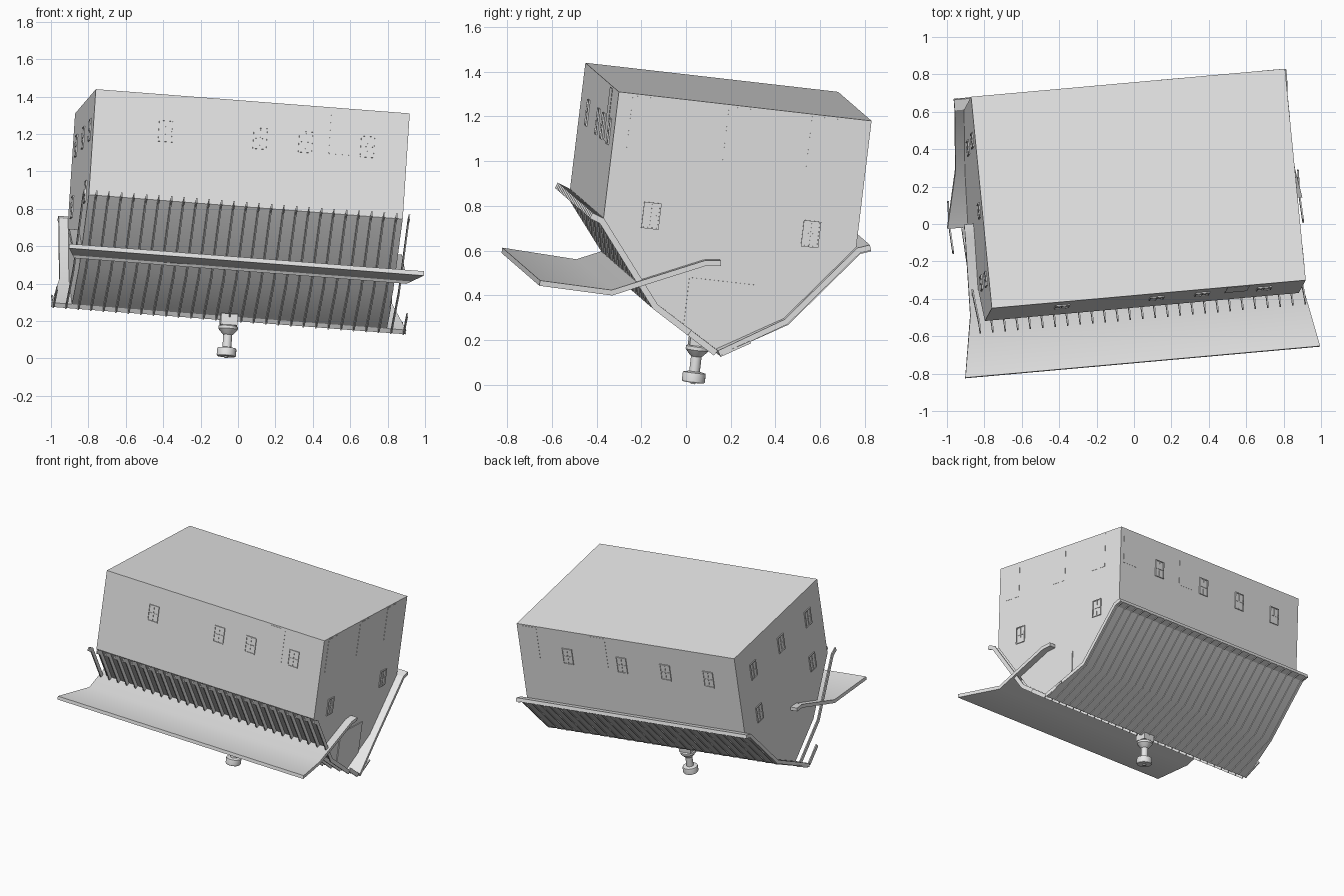
import bpy, bmesh, math
from mathutils import Matrix, Vector

cube = bpy.data.objects.get("Cube")
if cube:
    bpy.data.objects.remove(cube, do_unlink=True)

# One plain grey for everything
grey = bpy.data.materials.new("plain_grey")
grey.use_nodes = True
grey.diffuse_color = (0.8, 0.8, 0.8, 1)
grey.node_tree.nodes["Principled BSDF"].inputs["Base Color"].default_value = (0.8, 0.8, 0.8, 1)

# House frame: tipped and turned, origin at the front corner of the floor
L, D = 1.69, 1.143
ex = Vector((1.68, 0.15, -0.13)).normalized()
ey = Vector((-0.11, 1.13, -0.13))
ey = (ey - ex * ey.dot(ex)).normalized()
ez = ex.cross(ey)
HOUSE = Matrix((ex, ey, ez)).transposed().to_4x4()
HOUSE.translation = (-0.76, -0.45, 1.44)

# Roof line (depth, height) from eave tip to ridge, upside down
EAVE, BEND, RIDGE = (0.0, -0.57), (0.285, -0.925), (D / 2, -1.095)
ROOF = [(-0.055, -0.55), EAVE, BEND, RIDGE]


def finish(name, bm):
    bmesh.ops.recalc_face_normals(bm, faces=bm.faces)
    me = bpy.data.meshes.new(name)
    bm.to_mesh(me)
    bm.free()
    me.materials.append(grey)
    me.shade_smooth()
    me.set_sharp_from_angle(angle=math.radians(30))
    ob = bpy.data.objects.new(name, me)
    bpy.context.collection.objects.link(ob)
    ob.matrix_world = HOUSE
    return ob


def prism(bm, outline, x0, x1):
    """Extrude a (y, z) outline along x."""
    a = [bm.verts.new((x0, y, z)) for y, z in outline]
    b = [bm.verts.new((x1, y, z)) for y, z in outline]
    bm.faces.new(a)
    bm.faces.new(b[::-1])
    for i in range(len(a)):
        j = (i + 1) % len(a)
        bm.faces.new((a[i], b[i], b[j], a[j]))


def offset(path, d):
    """Shift a path sideways (to the right of its direction)."""
    out = []
    for i, p in enumerate(path):
        p = Vector(p)
        dirs = []
        if i > 0:
            dirs.append((p - Vector(path[i - 1])).normalized())
        if i < len(path) - 1:
            dirs.append((Vector(path[i + 1]) - p).normalized())
        t = sum(dirs, Vector((0, 0))).normalized()
        n = Vector((t.y, -t.x))
        out.append(p + n * d / max(t.dot(dirs[0]), 0.5))
    return out


def sheet(bm, path, ranges, d0, d1, back=False):
    """Sweep a slab along a path, with its own x range at each point."""
    rings = []
    for p, q, (x0, x1) in zip(offset(path, d0), offset(path, d1), ranges):
        pts = [(x0, p), (x1, p), (x1, q), (x0, q)]
        rings.append([bm.verts.new((x, D - v.x if back else v.x, v.y)) for x, v in pts])
    for r, s in zip(rings, rings[1:]):
        for i in range(4):
            j = (i + 1) % 4
            bm.faces.new((r[i], r[j], s[j], s[i]))
    bm.faces.new(rings[0])
    bm.faces.new(rings[-1][::-1])


# Walls and gables in one solid
bm = bmesh.new()
prism(bm, [(0, 0), EAVE, BEND, RIDGE, (D - BEND[0], BEND[1]), (D, EAVE[1]), (D, 0)], 0, L)
finish("house_body", bm)

# Back roof sheet, widening towards the ridge
NARROW, WIDE = (-0.05, L + 0.05), (-0.11, L + 0.11)
bm = bmesh.new()
sheet(bm, ROOF, [NARROW, NARROW, NARROW, WIDE], 0.025, 0.0, back=True)
out = offset(ROOF, 1)
finish("back_roof_sheet", bm)

# Slipped front roof sheet
SLIPPED = [(-0.26, -0.885), (0.073, -0.895), (0.473, -0.716), (0.543, -0.707)]
bm = bmesh.new()
sheet(bm, SLIPPED, [WIDE, NARROW, NARROW, NARROW], -0.012, 0.012)
finish("slipped_front_sheet", bm)


# Roof ribs, the outermost reaching only the flared ridge part
def ribs(name, lo, hi, back):
    bm = bmesh.new()
    for k in range(-1, 28):
        x = -0.03 + k * 0.0673
        path = ROOF
        if k in (-1, 27):
            mid = Vector(BEND).lerp(Vector(RIDGE), 0.55)
            path = [tuple(mid), RIDGE]
        sheet(bm, path, [(x - 0.004, x + 0.004)] * len(path), lo, hi, back)
    finish(name, bm)


# Outward is whichever side lies below the roof line
SIDE = 1 if out[2].y < BEND[1] else -1
ribs("front_roof_ribs", 0.0, 0.028 * SIDE, False)
ribs("back_roof_ribs", 0.02 * SIDE, 0.031 * SIDE, True)


# Wall details: a box on one of the four walls
def wall_box(bm, wall, u, z, w, h, depth):
    size, mid = {
        "front": ((w, depth, h), (u, -depth / 2, z)),
        "back": ((w, depth, h), (u, D + depth / 2, z)),
        "left": ((depth, w, h), (L + depth / 2, u, z)),
        "right": ((depth, w, h), (-depth / 2, u, z)),
    }[wall]
    m = Matrix.Translation(mid) @ Matrix.Diagonal((*size, 1))
    bmesh.ops.create_cube(bm, size=1, matrix=m)


WINDOWS = {
    "front": [(0.39, -0.195), (0.90, -0.195), (1.145, -0.195), (1.478, -0.195)],
    "back": [(1.32, -0.195), (0.90, -0.195), (0.56, -0.195), (0.226, -0.195)],
    "left": [(0.212, -0.535), (0.934, -0.535)],
    "right": [(0.18, -0.2), (0.55, -0.2), (0.93, -0.2), (0.2, -0.53), (0.93, -0.53)],
}
DOORS = {"front": [1.33], "back": [1.60, 1.07], "left": [0.125, 0.56, 0.936]}

for wall, spots in WINDOWS.items():
    bm = bmesh.new()
    for u, z in spots:
        wall_box(bm, wall, u, z, 0.07, 0.11, 0.002)
        for s in (-1, 1):
            wall_box(bm, wall, u + s * 0.036, z, 0.006, 0.118, 0.007)
            wall_box(bm, wall, u, z + s * 0.056, 0.078, 0.006, 0.007)
        wall_box(bm, wall, u, z, 0.005, 0.11, 0.005)
        wall_box(bm, wall, u, z, 0.07, 0.005, 0.005)
    finish(wall + "_windows", bm)

for wall, spots in DOORS.items():
    bm = bmesh.new()
    for u in spots:
        wall_box(bm, wall, u, -0.13, 0.12, 0.24, 0.0015)
    finish(wall + "_doors", bm)

# Loft hatch filling the tip of the gable
bm = bmesh.new()
prism(bm, [(0.415, -0.79), (0.415, -1.0), RIDGE, (0.715, -1.01), (0.715, -0.79)], L, L + 0.006)
finish("loft_hatch", bm)

# Ridge finial: square base and turned post
bm = bmesh.new()
bmesh.ops.create_cube(bm, size=1, matrix=Matrix.Translation((L / 2, D / 2, -1.115))
                      @ Matrix.Diagonal((0.09, 0.08, 0.06, 1)))
finish("finial_base", bm)

PROFILE = [(0.035, -1.14), (0.052, -1.15), (0.052, -1.165), (0.03, -1.19), (0.024, -1.195),
           (0.024, -1.262), (0.05, -1.267), (0.052, -1.275), (0.052, -1.305), (0.048, -1.311),
           (0.012, -1.312), (0.01, -1.319)]
bm = bmesh.new()
N = 20
rings = [[bm.verts.new((L / 2 + r * math.cos(2 * math.pi * i / N),
                        D / 2 + r * math.sin(2 * math.pi * i / N), z)) for i in range(N)]
         for r, z in PROFILE]
for r, s in zip(rings, rings[1:]):
    for i in range(N):
        j = (i + 1) % N
        bm.faces.new((r[i], r[j], s[j], s[i]))
bm.faces.new(rings[0])
bm.faces.new(rings[-1])
finish("finial_post", bm)
